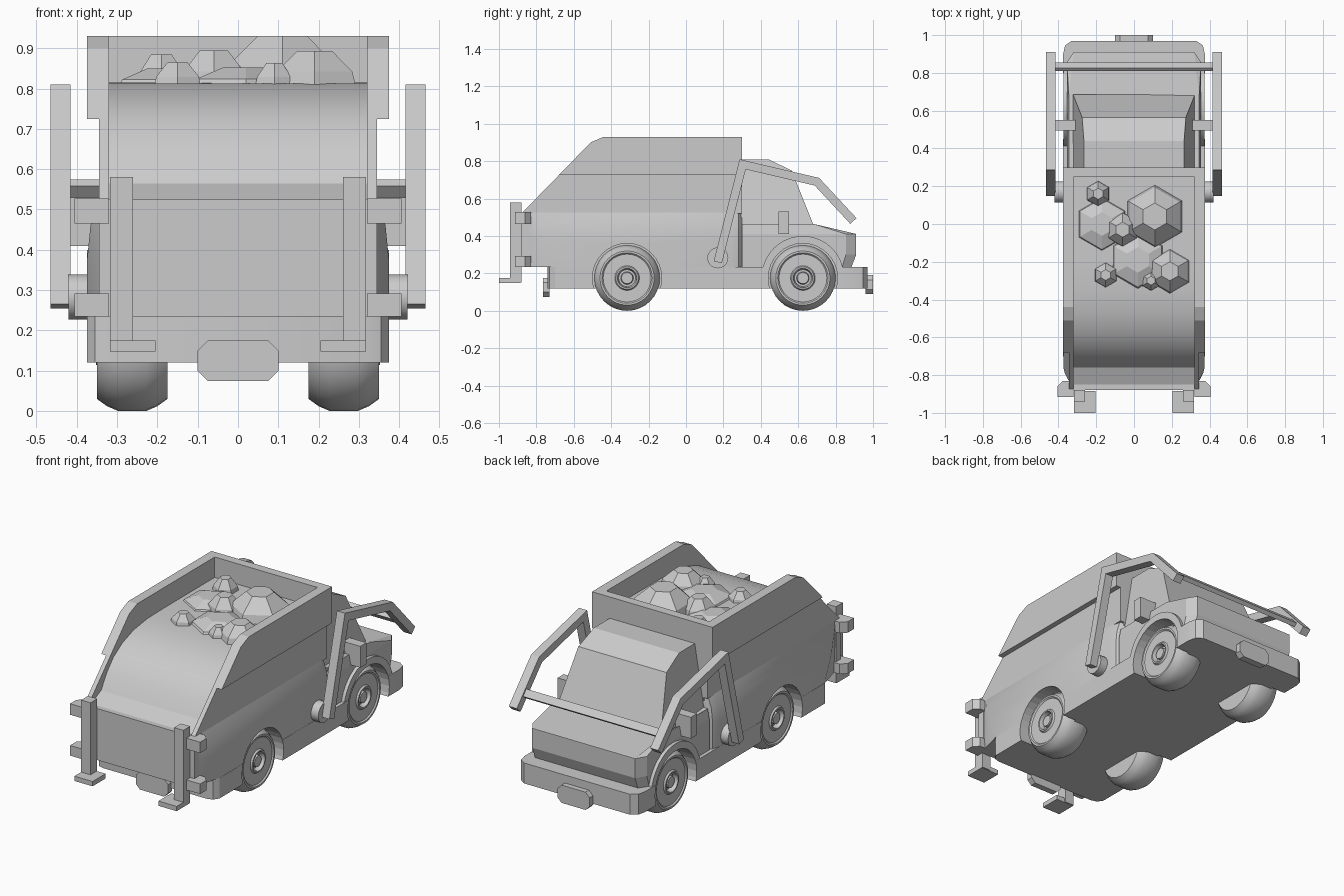
import bpy, bmesh, math
from mathutils import Vector

if "Cube" in bpy.data.objects:
    bpy.data.objects.remove(bpy.data.objects["Cube"])

mat = bpy.data.materials.new("light grey")
mat.diffuse_color = (0.6, 0.6, 0.6, 1)
mat.use_nodes = True
mat.node_tree.nodes["Principled BSDF"].inputs["Base Color"].default_value = mat.diffuse_color


def finish(name, bm, smooth=None):
    bmesh.ops.recalc_face_normals(bm, faces=bm.faces[:])
    me = bpy.data.meshes.new(name)
    bm.to_mesh(me)
    bm.free()
    me.materials.append(mat)
    ob = bpy.data.objects.new(name, me)
    bpy.context.collection.objects.link(ob)
    if smooth:
        bpy.ops.object.select_all(action='DESELECT')
        ob.select_set(True)
        bpy.context.view_layer.objects.active = ob
        bpy.ops.object.shade_smooth_by_angle(angle=math.radians(smooth))
    return ob


def loft(name, rings, smooth=None):
    """Closed skin through rings of equal point count."""
    bm = bmesh.new()
    vs = [[bm.verts.new(p) for p in r] for r in rings]
    n = len(vs[0])
    for a, b in zip(vs, vs[1:]):
        for i in range(n):
            bm.faces.new((a[i], a[(i + 1) % n], b[(i + 1) % n], b[i]))
    bm.faces.new(vs[0])
    bm.faces.new(vs[-1])
    return finish(name, bm, smooth)


def side(name, prof, x0, x1, smooth=None):
    """Extrude a (y, z) profile along x."""
    return loft(name, [[(x, y, z) for y, z in prof] for x in (x0, x1)], smooth)


def box(name, x0, x1, y0, y1, z0, z1):
    return side(name, [(y0, z0), (y1, z0), (y1, z1), (y0, z1)], x0, x1)


def outline(half, z):
    """Mirror a list of right-hand (x, y) points into a full ring."""
    return [(x, y, z) for x, y in half] + [(-x, y, z) for x, y in reversed(half)]


def circle(cy, cz, r, n=32):
    return [(cy + r * math.cos(2 * math.pi * i / n), cz + r * math.sin(2 * math.pi * i / n)) for i in range(n)]


def cut(ob, cutters):
    bpy.context.view_layer.objects.active = ob
    for c in cutters:
        m = ob.modifiers.new("well", 'BOOLEAN')
        m.operation = 'DIFFERENCE'
        m.solver = 'EXACT'
        m.object = c
        bpy.ops.object.modifier_apply(modifier=m.name)


AXLES = (-0.315, 0.625)
WZ = 0.175

# Wheel-well cutters
cutters = []
for y in AXLES:
    for s in (-1, 1):
        c = side("well_cutter", circle(y, WZ, 0.185), s * 0.29, s * 0.5)
        c.hide_render = True
        cutters.append(c)

# Chassis slab with rounded corners, including the cab-end bumper
half = [(0.32, -0.74), (0.355, -0.73), (0.375, -0.70), (0.375, 0.90), (0.365, 0.945), (0.33, 0.97)]
chassis = loft("chassis_and_bumper", [outline(half, z) for z in (0.12, 0.235)], 30)

# Load body with softly tapered sides
rings = []
for z, x, crease in ((0.2, 0.374, -0.69), (0.235, 0.374, -0.70), (0.38, 0.374, -0.76), (0.46, 0.366, -0.79), (0.525, 0.345, -0.82)):
    rear = -0.85 if z > 0.21 else -0.73
    rings.append(outline([(0.335, rear), (x, crease), (x, 0.24), (x - 0.012, 0.28), (x - 0.04, 0.3)], z))
body = loft("load_body", rings[1:], 30)

# Cab: lower part with chamfered nose, upper part narrowing to the roof
nose = []
for z, yf, c in ((0.16, 0.885, 0.05), (0.235, 0.885, 0.05), (0.3, 0.91, 0.055), (0.41, 0.91, 0.055)):
    nose.append(outline([(0.355, 0.3), (0.355, yf - c), (0.32, yf)], z))
nose.append([(x, y, 0.465 if y < 0.5 else 0.425) for x, y, z in outline([(0.32, 0.3), (0.32, 0.845), (0.32, 0.846)], 0)])
for r in (nose[-1],):
    # hood falls from the windscreen to the nose
    r[:] = [(0.345, 0.3, 0.465), (0.345, 0.68, 0.465), (0.32, 0.905, 0.412),
            (-0.32, 0.905, 0.412), (-0.345, 0.68, 0.465), (-0.345, 0.3, 0.465)]
cab_low = loft("cab_lower", nose)
prof = [(0.29, 0.45), (0.29, 0.81), (0.44, 0.81), (0.565, 0.75), (0.685, 0.45)]


def cab_x(z):
    return 0.32 - (z - 0.465) / 0.345 * 0.055


loft("cab_upper", [[(s * cab_x(z), y, z) for y, z in prof] for s in (-1, 1)])

# Front fenders: half discs, clipped level with the chassis floor
for s in (-1, 1):
    arch = [(0.625 + 0.22 * math.cos(a), 0.18 + 0.22 * math.sin(a))
            for a in [math.pi * i / 20 for i in range(21)]]
    f = side("front_fender", [(0.845, 0.125)] + arch + [(0.405, 0.125)], s * 0.25, s * 0.374, 30)
    cut(f, [c for c in cutters])

for ob in (chassis, body, cab_low):
    cut(ob, cutters)
for c in cutters:
    bpy.data.objects.remove(c)

# Wheels: a spun tyre and hub profile of (x, radius)
tyre = [(0.175, 0.10), (0.175, 0.145), (0.2, 0.163), (0.228, 0.175), (0.297, 0.175), (0.325, 0.163), (0.35, 0.145),
        (0.35, 0.135), (0.343, 0.128), (0.343, 0.066), (0.352, 0.06), (0.352, 0.052),
        (0.325, 0.045), (0.325, 0.034), (0.345, 0.03)]
for y in AXLES:
    for s in (-1, 1):
        loft("wheel", [[(s * x, p, q) for p, q in circle(y, WZ, r)] for x, r in tyre], 30)

# Bin walls, wider lip and end wall
for s in (-1, 1):
    side("bin_wall", [(-0.88, 0.52), (-0.68, 0.725), (0.3, 0.725), (0.3, 0.52)], s * 0.32, s * 0.345)
    side("bin_lip", [(-0.68, 0.725), (-0.51, 0.9), (-0.44, 0.93), (0.3, 0.93), (0.3, 0.725)], s * 0.32, s * 0.375)
box("bin_end_wall", -0.32, 0.32, 0.25, 0.3, 0.5, 0.93)
box("tailgate", -0.345, 0.345, -0.88, -0.84, 0.235, 0.525)

# Load surface
side("load_surface", [(-0.85, 0.5), (-0.85, 0.525), (-0.76, 0.565), (-0.71, 0.645), (-0.65, 0.71), (-0.57, 0.76), (-0.47, 0.795),
                      (-0.35, 0.812), (-0.2, 0.815), (0.26, 0.815), (0.26, 0.5)], -0.325, 0.325, 30)

# Rocks: six-sided faceted domes (x, y, radius, top)
for x, y, r, top in ((0.11, 0.04, 0.17, 0.93), (-0.06, -0.03, 0.095, 0.895), (-0.19, 0.16, 0.07, 0.885),
                     (0.19, -0.25, 0.12, 0.893), (-0.15, -0.27, 0.068, 0.865), (0.09, -0.3, 0.055, 0.863),
                     (-0.17, 0.0, 0.15, 0.85), (0.02, -0.19, 0.16, 0.852)):
    h = top - 0.80
    rings = [[(x + r * k * math.sin(math.pi * i / 3), y + r * k * math.cos(math.pi * i / 3), 0.80 + h * t)
              for i in range(6)] for k, t in ((1, 0), (0.9, 0.45), (0.42, 1))]
    loft("rock", rings)

# Number-plate style blank plates at both ends
for name, y0, y1, zc in (("rear_plate", -0.765, -0.73, 0.125), ("front_plate", 0.96, 1.0, 0.14)):
    oct_ = [(0.1, 0.025), (0.075, 0.05), (-0.075, 0.05), (-0.1, 0.025),
            (-0.1, -0.025), (-0.075, -0.05), (0.075, -0.05), (0.1, -0.025)]
    loft(name, [[(x, y, zc + z) for x, z in oct_] for y in (y0, y1)])


def strip(path, w):
    """Offset a (y, z) path to a closed band of width w with mitred bends."""
    pts = [Vector(p) for p in path]
    left, right = [], []
    for i, p in enumerate(pts):
        d0 = (p - pts[max(i - 1, 0)]).normalized() if i else (pts[1] - p).normalized()
        d1 = (pts[i + 1] - p).normalized() if i < len(pts) - 1 else d0
        t = (d0 + d1).normalized()
        n = Vector((-t.y, t.x)) * (w / 2 / t.dot(d0))
        left.append(tuple(p + n))
        right.append(tuple(p - n))
    return left + right[::-1]


# Lifting arms, pivots, mirrors, tail hinges, posts and steps on both sides
for s in (-1, 1):
    side("lift_arm", strip([(0.17, 0.26), (0.303, 0.783), (0.7, 0.69), (0.895, 0.48)], 0.045), s * 0.415, s * 0.465)
    side("arm_pivot", circle(0.17, 0.283, 0.056, 20), s * 0.34, s * 0.42, 30)
    box("mirror", s * 0.30, s * 0.415, 0.495, 0.55, 0.41, 0.53)
    for z0, z1 in ((0.465, 0.527), (0.235, 0.292)):
        loft("tail_hinge", [outline([(0.32, -0.915), (0.405, -0.915), (0.405, -0.86), (0.375, -0.83), (0.32, -0.83)], z)[:5]
                            if s > 0 else
                            outline([(0.32, -0.915), (0.405, -0.915), (0.405, -0.86), (0.375, -0.83), (0.32, -0.83)], z)[5:]
                            for z in (z0, z1)])
    box("tail_post", s * 0.26, s * 0.318, -0.94, -0.88, 0.15, 0.58)
    box("tail_step", s * 0.205, s * 0.318, -1.0, -0.885, 0.148, 0.175)

# Crossbar tilted with the arm tips
side("lift_crossbar", strip([(0.818, 0.566), (0.846, 0.534)], 0.024), -0.42, 0.42)
